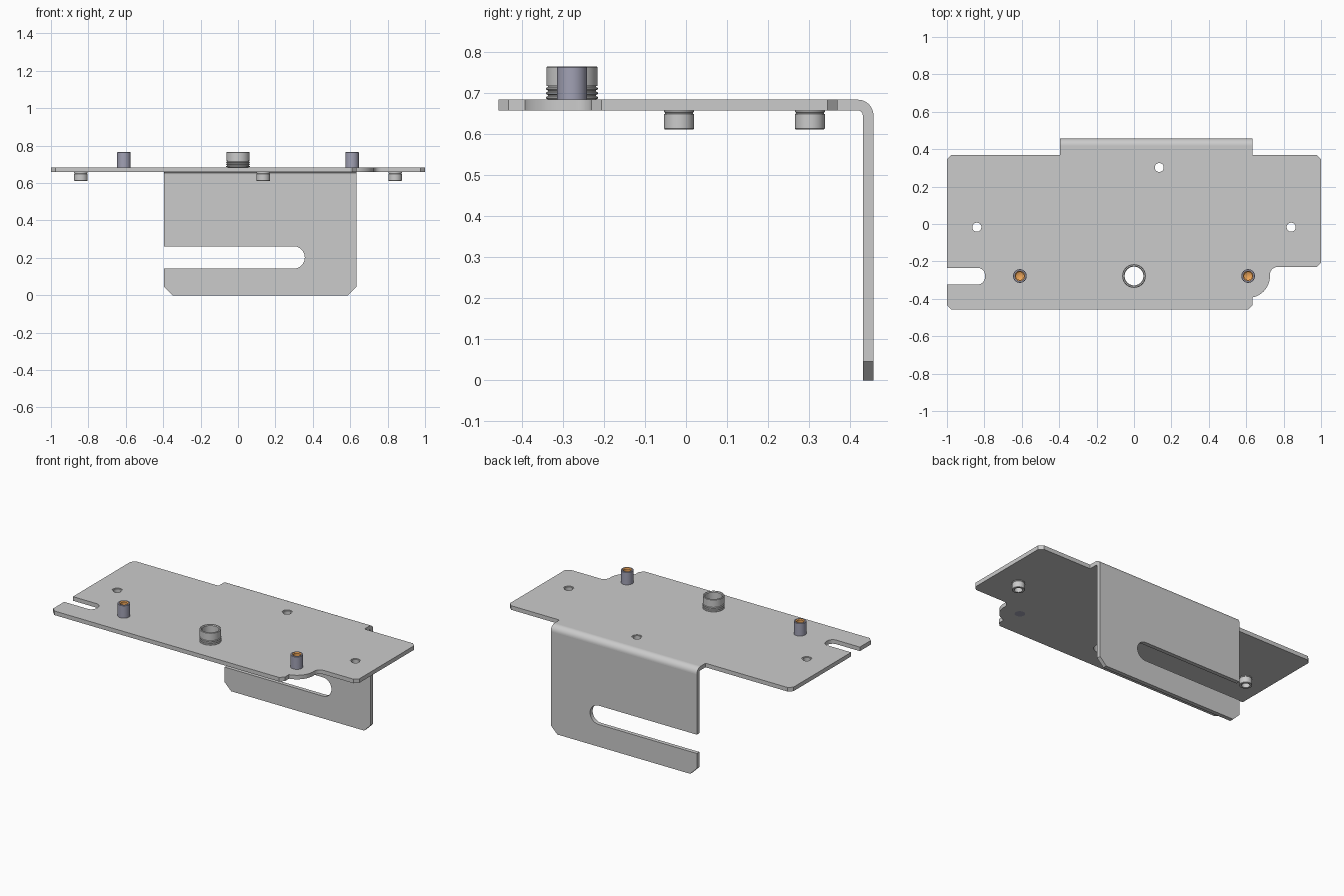
import bpy, bmesh
from math import sin, cos, pi, radians

if "Cube" in bpy.data.objects:
    bpy.data.objects.remove(bpy.data.objects["Cube"])

Z0, Z1 = 0.658, 0.684            # plate underside and top
T = Z1 - Z0
Y_BACK, R_OUT = 0.457, 0.038     # back face and outer bend radius
XL, XR = -0.396, 0.634           # flange sides
Y_PIN = -0.278


def material(name, rgb):
    m = bpy.data.materials.new(name)
    m.diffuse_color = (*rgb, 1)
    m.use_nodes = True
    m.node_tree.nodes["Principled BSDF"].inputs["Base Color"].default_value = m.diffuse_color
    return m


def arc(cx, cy, r, a0, a1, n=12):
    return [(cx + r * cos(radians(a0 + (a1 - a0) * i / n)),
             cy + r * sin(radians(a0 + (a1 - a0) * i / n))) for i in range(n + 1)]


def circle(cx, cy, r, n=40):
    return arc(cx, cy, r, 0, 360 - 360 / n, n - 1)


def select_only(obs):
    bpy.ops.object.select_all(action='DESELECT')
    for o in obs:
        o.select_set(True)
    bpy.context.view_layer.objects.active = obs[0]


def finish(bm, me):
    bmesh.ops.remove_doubles(bm, verts=bm.verts, dist=1e-5)
    bmesh.ops.recalc_face_normals(bm, faces=bm.faces)
    bm.to_mesh(me)
    bm.free()


def add_object(name, me):
    ob = bpy.data.objects.new(name, me)
    bpy.context.collection.objects.link(ob)
    return ob


def smooth(ob):
    select_only([ob])
    bpy.ops.object.shade_smooth_by_angle(angle=radians(30))


def sheet(name, loops, loc, rot=(0, 0, 0)):
    """Flat sheet of thickness T from an outline and its holes."""
    cu = bpy.data.curves.new(name, 'CURVE')
    cu.dimensions, cu.fill_mode, cu.extrude = '2D', 'BOTH', T / 2
    for pts in loops:
        s = cu.splines.new('POLY')
        s.points.add(len(pts) - 1)
        for p, (x, y) in zip(s.points, pts):
            p.co = (x, y, 0, 1)
        s.use_cyclic_u = True
    ob = add_object(name, cu)
    ob.location, ob.rotation_euler = loc, rot
    select_only([ob])
    bpy.ops.object.convert(target='MESH')
    ob = bpy.context.view_layer.objects.active
    bm = bmesh.new()
    bm.from_mesh(ob.data)
    finish(bm, ob.data)
    return ob


def lathe(name, profile, x, y, mats=(), accent_from=99, n=40):
    """Turn a closed (radius, z) profile about a vertical axis."""
    bm = bmesh.new()
    rings = [[bm.verts.new((r * cos(2 * pi * i / n), r * sin(2 * pi * i / n), z))
              for i in range(n)] for r, z in profile]
    for k, a in enumerate(rings):
        b = rings[(k + 1) % len(rings)]
        if profile[k][0] == 0 and profile[(k + 1) % len(rings)][0] == 0:
            continue
        for i in range(n):
            j = (i + 1) % n
            f = bm.faces.new((a[i], a[j], b[j], b[i]))
            f.material_index = int(k >= accent_from)
    bmesh.ops.dissolve_degenerate(bm, edges=bm.edges, dist=1e-6)
    me = bpy.data.meshes.new(name)
    for m in mats:
        me.materials.append(m)
    finish(bm, me)
    ob = add_object(name, me)
    ob.location = (x, y, 0)
    smooth(ob)
    return ob


# Top plate with its edge slot, rounded ear and holes
c = 0.024
outline = [(-1 + c, -0.457), (XR - c, -0.457), (XR, -0.457 + c)]
outline += arc(0.61, Y_PIN, 0.117, -78, 0)
outline += arc(0.767, -0.27, 0.04, 180, 90)
outline += [(1 - c, -0.23), (1, -0.23 + c), (1, 0.369 - c), (1 - c, 0.369),
            (XR, 0.369), (XR, Y_BACK - R_OUT), (XL, Y_BACK - R_OUT), (XL, 0.369),
            (-1 + c, 0.369), (-1, 0.369 - c), (-1, -0.235)]
outline += arc(-0.835, -0.273, 0.038, 90, 0) + arc(-0.835, -0.285, 0.038, 0, -90)
outline += [(-1, -0.323), (-1, -0.457 + c)]
standoffs = [(-0.84, -0.017), (0.84, -0.017), (0.135, 0.302)]
holes = [circle(x, y, 0.03) for x, y in standoffs]
holes += [circle(x, Y_PIN, 0.03) for x in (-0.61, 0.61)] + [circle(0, Y_PIN, 0.056)]
plate = sheet("bracket", [outline] + holes, (0, 0, (Z0 + Z1) / 2))

# Hanging flange with an open-ended slot
f = 0.046
flange_outline = [(XL + f, 0), (XR - f, 0), (XR, f), (XR, Z1 - R_OUT),
                  (XL, Z1 - R_OUT), (XL, 0.262)]
flange_outline += arc(0.297, 0.202, 0.06, 90, -90, 24) + [(XL, 0.142), (XL, f)]
flange = sheet("flange", [flange_outline], (0, Y_BACK - T / 2, 0), (pi / 2, 0, 0))

# Quarter-round bend joining plate and flange
cy, cz = Y_BACK - R_OUT, Z1 - R_OUT
bm = bmesh.new()
rows = []
for (yo, zo), (yi, zi) in zip(arc(cy, cz, R_OUT, 90, 0), arc(cy, cz, R_OUT - T, 90, 0)):
    rows.append([bm.verts.new(p) for p in
                 ((XL, yo, zo), (XR, yo, zo), (XR, yi, zi), (XL, yi, zi))])
for a, b in zip(rows, rows[1:]):
    for i in range(4):
        j = (i + 1) % 4
        bm.faces.new((a[i], a[j], b[j], b[i]))
me = bpy.data.meshes.new("bend")
bmesh.ops.recalc_face_normals(bm, faces=bm.faces)
finish(bm, me)
bend = add_object("bend", me)
select_only([plate, flange, bend])
bpy.ops.object.join()
smooth(plate)

# Hollow standoffs pressed in from below
for i, (x, y) in enumerate(standoffs):
    lathe(f"standoff_{i + 1}",
          [(0.024, 0.612), (0.035, 0.612), (0.0365, 0.614), (0.0365, 0.649),
           (0.034, 0.650), (0.034, 0.653), (0.0365, 0.654), (0.0365, Z0),
           (0.03, Z0), (0.03, Z1 - 0.003), (0.024, Z1 - 0.003)], x, y)

# Central bushing with grooves near its base
boss = [(0.05, Z0), (0.056, Z0), (0.056, Z1)]
for z in (0.685, 0.696, 0.707):
    boss += [(0.059, z), (0.063, z + 0.002), (0.063, z + 0.006), (0.059, z + 0.008)]
boss += [(0.059, 0.718), (0.0625, 0.718), (0.0625, 0.763), (0.0605, 0.765),
         (0.054, 0.765), (0.05, 0.760)]
lathe("center_bushing", boss, 0, Y_PIN, n=48)

# Pins with coloured blind holes
steel = material("blue_grey", (0.36, 0.36, 0.46))
orange = material("orange", (0.85, 0.38, 0.1))
for side, x in (("left", -0.61), ("right", 0.61)):
    lathe(f"pin_{side}",
          [(0, Z0), (0.03, Z0), (0.03, Z1), (0.0365, Z1), (0.0365, 0.763),
           (0.0345, 0.765), (0.027, 0.765), (0.021, 0.760), (0.021, 0.70), (0, 0.69)],
          x, Y_PIN, (steel, orange), 6)
